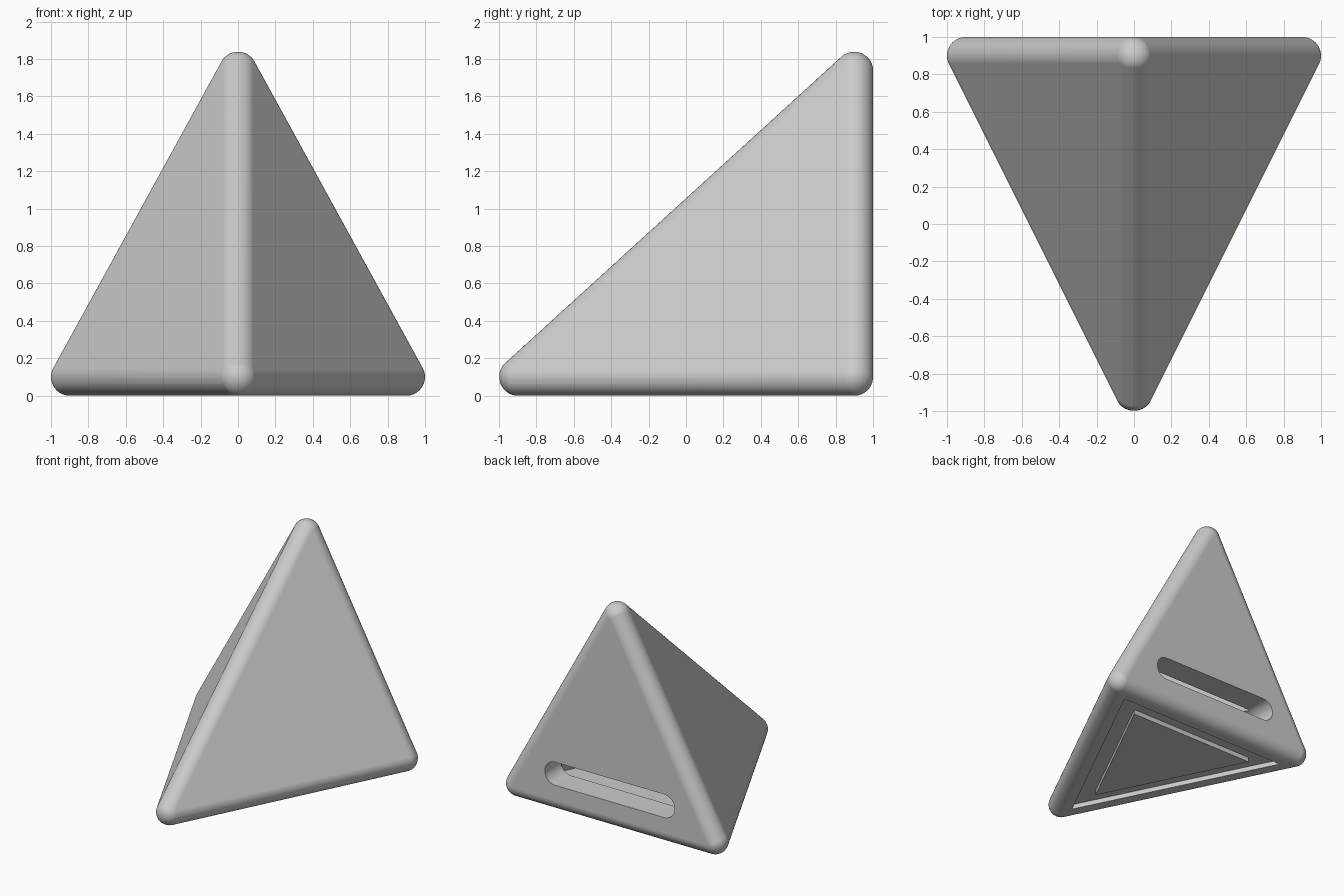
import bpy, bmesh, math
from mathutils import Vector

if "Cube" in bpy.data.objects:
    bpy.data.objects.remove(bpy.data.objects["Cube"])

R = 0.1                                   # edge rounding
CORNERS = [Vector(p) for p in ((-0.9, 0.9, 0.1), (0.9, 0.9, 0.1), (0, -0.9, 0.1), (0, 0.9, 1.74))]
INCENTRE, INRADIUS = Vector((0, 0.508, 0.492)), 0.392

grey = bpy.data.materials.new("light_grey")
grey.diffuse_color = (0.6, 0.6, 0.6, 1)
grey.use_nodes = True
grey.node_tree.nodes["Principled BSDF"].inputs["Base Color"].default_value = grey.diffuse_color


def hull(name, points):
    """Convex solid around a set of points."""
    bm = bmesh.new()
    for p in points:
        bm.verts.new(p)
    bmesh.ops.convex_hull(bm, input=bm.verts[:])
    bmesh.ops.delete(bm, geom=[v for v in bm.verts if not v.link_faces], context='VERTS')
    bmesh.ops.recalc_face_normals(bm, faces=bm.faces[:])
    me = bpy.data.meshes.new(name)
    bm.to_mesh(me)
    bm.free()
    me.materials.append(grey)
    ob = bpy.data.objects.new(name, me)
    bpy.context.collection.objects.link(ob)
    return ob


def prism(name, outline, offset):
    """Convex outline swept along an offset."""
    pts = [Vector(p) for p in outline]
    return hull(name, pts + [p + Vector(offset) for p in pts])


def base_triangle(inset, z):
    """Floor triangle of the body, moved inward by inset."""
    c, s = Vector((0, 0.344)), 1 - inset / 0.556
    return [(*(c + (v.xy - c) * s), z) for v in CORNERS[:3]]


def cut(target, cutter):
    cutter.hide_render = True
    m = target.modifiers.new("cut", 'BOOLEAN')
    m.operation, m.solver, m.object = 'DIFFERENCE', 'EXACT', cutter
    bpy.context.view_layer.objects.active = target
    bpy.ops.object.modifier_apply(modifier=m.name)
    bpy.data.objects.remove(cutter)


# Rounded tetrahedron: a spherical patch at each corner, spanned by the three face normals
N = 16
points = []
for v in CORNERS:
    normals = []
    for opposite in CORNERS:
        if opposite is not v:
            a, b, c = [p for p in CORNERS if p is not opposite]
            n = (b - a).cross(c - a).normalized()
            normals.append(n if n.dot(opposite - a) < 0 else -n)
    for i in range(N + 1):
        for j in range(N + 1 - i):
            d = normals[0] * i + normals[1] * j + normals[2] * (N - i - j)
            points.append(v + d.normalized() * R)
body = hull("pyramid_body", points)

# Hollow inside
s = 1 - 0.11 / INRADIUS
cut(body, hull("cavity_cutter", [INCENTRE + (v - INCENTRE) * s for v in CORNERS]))

# Rounded slot through the back wall
slot = []
for side in (1, -1):
    for k in range(21):
        a = math.radians(-90 + 9 * k)
        slot.append((side * (0.5 + 0.096 * math.cos(a)), 0.7, 0.322 + 0.096 * math.sin(a)))
cut(body, prism("slot_cutter", slot, (0, 0.5, 0)))

# Triangular recess in the underside, with a raised plate in it
cut(body, prism("recess_cutter", base_triangle(0.06, -0.1), (0, 0, 0.14)))
plate = prism("base_plate", base_triangle(0.19, 0), (0, 0, 0.05))

# Smooth rounding with flat faces kept flat
bpy.ops.object.select_all(action='DESELECT')
body.select_set(True)
bpy.context.view_layer.objects.active = body
bpy.ops.object.shade_smooth_by_angle(angle=math.radians(30))
wn = body.modifiers.new("flat_faces", 'WEIGHTED_NORMAL')
wn.weight, wn.keep_sharp = 100, True
